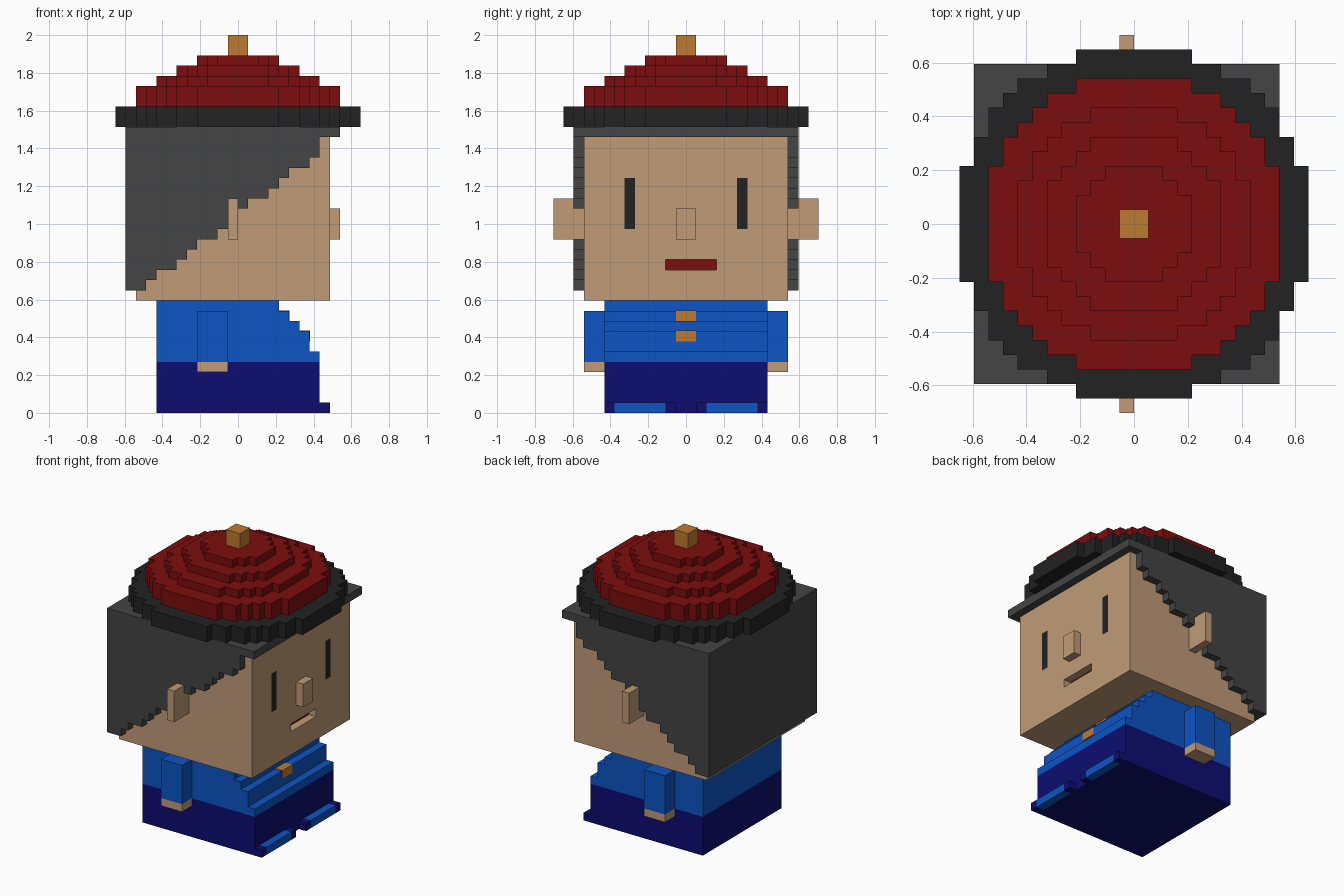
import bpy
import bmesh
from mathutils import Vector

if "Cube" in bpy.data.objects:
    bpy.data.objects.remove(bpy.data.objects["Cube"])

U = 2 / 37  # one block


def material(name, rgb):
    m = bpy.data.materials.new(name)
    m.use_nodes = True
    m.diffuse_color = (*rgb, 1)
    bsdf = next(n for n in m.node_tree.nodes if n.type == 'BSDF_PRINCIPLED')
    bsdf.inputs["Base Color"].default_value = (*rgb, 1)
    return m


SKIN = material("skin", (0.533, 0.328, 0.184))
RED = material("dark red", (0.205, 0.004, 0.004))
GREY = material("hair grey", (0.058, 0.058, 0.058))
BLACK = material("black", (0.016, 0.016, 0.016))
BLUE = material("blue", (0.004, 0.089, 0.552))
NAVY = material("navy", (0.004, 0.004, 0.165))
ORANGE = material("orange", (0.515, 0.195, 0.030))


def finish(name, bm, *mats):
    """Scale from blocks to units and link the object."""
    bmesh.ops.recalc_face_normals(bm, faces=bm.faces)
    bmesh.ops.scale(bm, vec=(U, U, U), verts=bm.verts)
    me = bpy.data.meshes.new(name)
    bm.to_mesh(me)
    bm.free()
    for m in mats:
        me.materials.append(m)
    ob = bpy.data.objects.new(name, me)
    bpy.context.collection.objects.link(ob)
    return ob


def box_bm(x, y, z):
    bm = bmesh.new()
    bmesh.ops.create_cube(bm, size=1)
    for v in bm.verts:
        v.co = [r[0] if c < 0 else r[1] for c, r in zip(v.co, (x, y, z))]
    return bm


def box(name, x, y, z, mat):
    return finish(name, box_bm(x, y, z), mat)


def prism(name, points, lo, hi, axis, mat):
    """Extrude a flat outline along y (outline in x, z) or z (outline in x, y)."""
    bm = bmesh.new()
    place = (lambda a, b: (a, lo, b)) if axis == 'y' else (lambda a, b: (a, b, lo))
    face = bm.faces.new([bm.verts.new(place(a, b)) for a, b in points])
    ext = bmesh.ops.extrude_face_region(bm, geom=[face])["geom"]
    step = (0, hi - lo, 0) if axis == 'y' else (0, 0, hi - lo)
    bmesh.ops.translate(bm, vec=step, verts=[g for g in ext if isinstance(g, bmesh.types.BMVert)])
    return finish(name, bm, mat)


def stairs(back, rows, top):
    """Outline with a straight back and a stepped front; rows are (z, front x)."""
    pts = [(back, top), (back, rows[0][0])]
    for (z, x), nxt in zip(rows, rows[1:] + [(top, 0)]):
        pts += [(x, z), (x, nxt[0])]
    return pts


def disc(name, corners, lo, hi, mat):
    """Stepped round layer from the outer corners of one quadrant."""
    quad = []
    for i, (x, y) in enumerate(corners):
        if i:
            quad.append((x, corners[i - 1][1]))
        quad.append((x, y))
    pts = quad + [(-x, y) for x, y in reversed(quad)]
    pts += [(-x, -y) for x, y in quad] + [(x, -y) for x, y in reversed(quad)]
    return prism(name, pts, lo, hi, 'z', mat)


# Trousers and stepped shirt
box("trousers", (-8, 8), (-8, 8), (0, 5), NAVY)
prism("shirt", stairs(-8, [(5, 8), (6, 7), (8, 6), (9, 5), (10, 4)], 11), -8, 8, 'y', BLUE)

# Shirt buttons sitting in the steps
E = 0.05
for name, x, z in (("upper_button", 5, 9), ("lower_button", 7, 7)):
    box(name, (x - 1, x + E), (-1, 1), (z, z + 1 + E), ORANGE)

# Paired parts on both sides of the body
HAIR_ROWS = [(12, -9), (13, -8), (14, -6), (15, -5), (16, -4), (17, -2), (18, -1),
             (20, 1), (21, 3), (22, 4), (23, 5), (24, 7), (25, 8), (27, 10)]
for side, s in (("front", -1), ("back", 1)):
    def span(a, b):
        return tuple(sorted((s * a, s * b)))
    box(side + "_shoe_cap", (8, 9), span(2, 7), (0, 1), BLUE)
    box(side + "_shoe_inner_edge", (8, 9), span(1, 2), (0, 1), NAVY)
    box(side + "_shoe_outer_edge", (8, 9), span(7, 8), (0, 1), NAVY)
    box(side + "_sleeve", (-4, -1), span(8, 10), (5, 10), BLUE)
    box(side + "_hand", (-4, -1), span(8, 10), (4, 5), SKIN)
    box(side + "_ear", (-1, 0), span(10, 13), (17, 21), SKIN)
    prism(side + "_side_hair", stairs(-11, HAIR_ROWS, 28), *span(10, 11), 'y', GREY)

# Hair at the back and on top
box("back_hair", (-11, -10), (-10, 10), (12, 28), GREY)
box("top_hair", (-10, 10), (-10, 10), (27, 28), GREY)

# Head with flush eyes and a sunken mouth cut into the face
bm = box_bm((-10, 9), (-10, 10), (11, 27))
for axis, cuts in ((1, (-6, -5, -2, 3, 5, 6)), (2, (14, 15, 18, 23))):
    for c in cuts:
        normal = Vector((0, 0, 0))
        normal[axis] = 1
        bmesh.ops.bisect_plane(bm, geom=bm.verts[:] + bm.edges[:] + bm.faces[:],
                               plane_co=normal * c, plane_no=normal)
mouth = None
for f in bm.faces:
    c = f.calc_center_median()
    if c.x > 8.9:
        if 5 < abs(c.y) < 6 and 18 < c.z < 23:
            f.material_index = 1
        elif -2 < c.y < 3 and 14 < c.z < 15:
            mouth = mouth or []
            mouth.append(f)
ext = bmesh.ops.extrude_face_region(bm, geom=mouth)["geom"]
bmesh.ops.delete(bm, geom=[f for f in mouth if f.is_valid], context='FACES')
bmesh.ops.translate(bm, vec=(-1, 0, 0), verts=[g for g in ext if isinstance(g, bmesh.types.BMVert)])
for g in ext:
    if isinstance(g, bmesh.types.BMFace):
        g.material_index = 2
finish("head", bm, SKIN, BLACK, RED)
box("nose", (9, 10), (-1, 1), (17, 20), SKIN)

# Hat: dark brim, stepped crown and knob
disc("hat_brim", [(12, 4), (11, 6), (10, 8), (9, 9), (8, 10), (6, 11), (4, 12)], 28, 30, BLACK)
CROWN = [
    ([(10, 4), (9, 6), (8, 7), (7, 8), (6, 9), (4, 10)], 30, 32),
    ([(8, 3), (7, 5), (6, 6), (5, 7), (3, 8)], 32, 33),
    ([(6, 3), (5, 4), (4, 5), (3, 6)], 33, 34),
    ([(4, 2), (3, 3), (2, 4)], 34, 35),
]
for i, (corners, lo, hi) in enumerate(CROWN):
    disc("hat_crown_%d" % (i + 1), corners, lo, hi, RED)
box("hat_knob", (-1, 1), (-1, 1), (35, 37), ORANGE)
